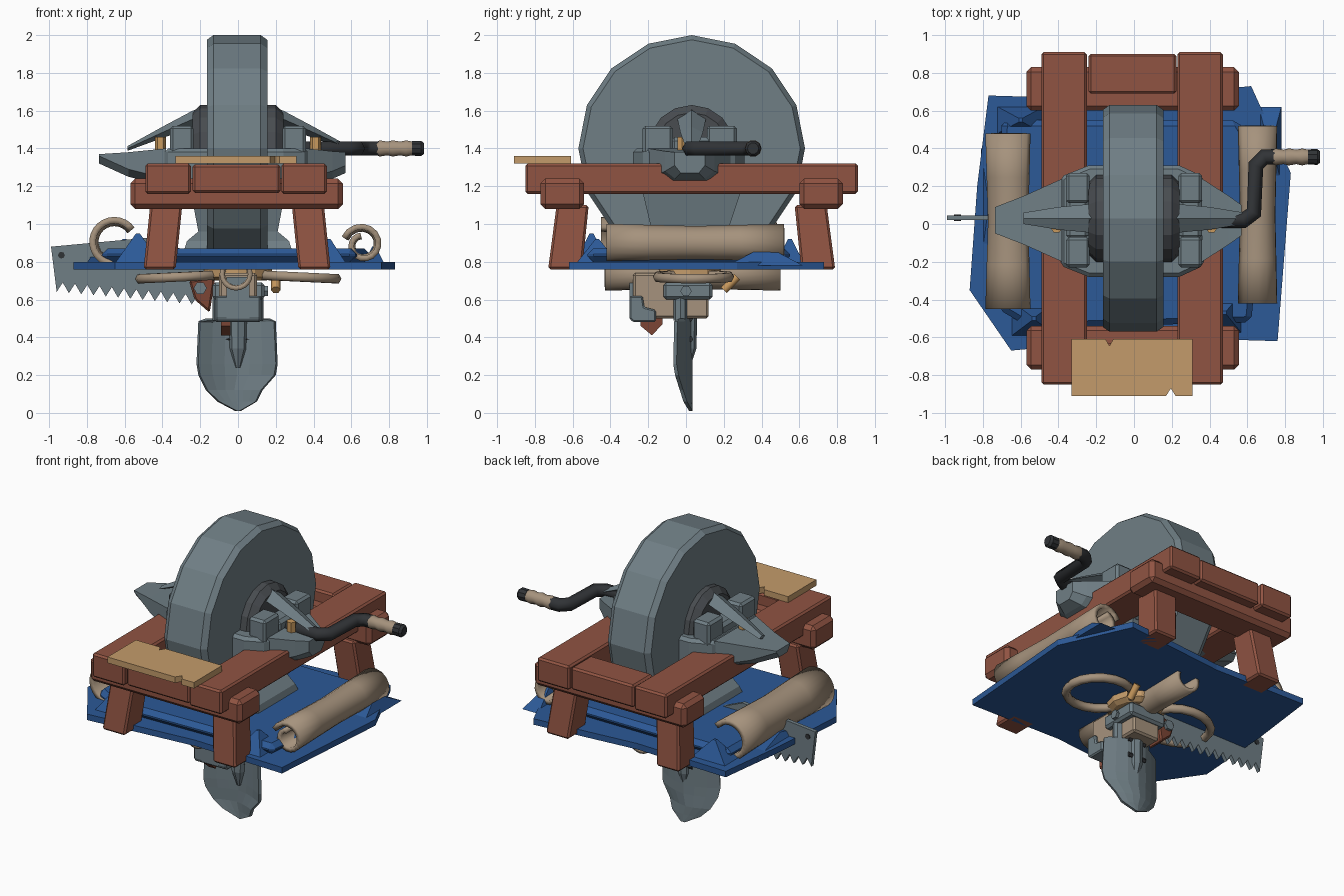
import bpy, bmesh
from math import sin, cos, pi, radians
from mathutils import Vector

old = bpy.data.objects.get("Cube")
if old:
    bpy.data.objects.remove(old, do_unlink=True)


def material(name, rgb):
    m = bpy.data.materials.new(name)
    m.use_nodes = True
    m.diffuse_color = (*rgb, 1)
    m.node_tree.nodes["Principled BSDF"].inputs["Base Color"].default_value = (*rgb, 1)
    return m


STEEL = material("blue grey steel", (.16, .21, .235))
DARK = material("dark iron", (.03, .033, .037))
HUB = material("hub grey", (.065, .072, .08))
WOOD = material("red brown wood", (.28, .088, .055))
PLANK = material("pale plank", (.55, .33, .145))
CLOTH = material("cream cloth", (.38, .29, .205))
TARP = material("blue tarp", (.025, .1, .31))
BRASS = material("brass", (.58, .32, .11))
RUST = material("rust", (.2, .06, .035))


def finish(name, bm, mat, bevel=0, smooth=False):
    bmesh.ops.recalc_face_normals(bm, faces=bm.faces)
    me = bpy.data.meshes.new(name)
    bm.to_mesh(me)
    bm.free()
    me.materials.append(mat)
    ob = bpy.data.objects.new(name, me)
    bpy.context.collection.objects.link(ob)
    if smooth:
        activate(ob)
        bpy.ops.object.shade_smooth_by_angle(angle=radians(40))
    if bevel:
        mod = ob.modifiers.new("Bevel", 'BEVEL')
        mod.width, mod.segments = bevel, 1
    return ob


def activate(ob):
    bpy.ops.object.select_all(action='DESELECT')
    ob.select_set(True)
    bpy.context.view_layer.objects.active = ob


def skin(name, rings, mat, **kw):
    # closed loft through matching rings of points
    bm = bmesh.new()
    vs = [[bm.verts.new(p) for p in r] for r in rings]
    n = len(vs[0])
    for a, b in zip(vs, vs[1:]):
        for i in range(n):
            bm.faces.new((a[i], a[(i + 1) % n], b[(i + 1) % n], b[i]))
    bm.faces.new(vs[0])
    bm.faces.new(vs[-1])
    return finish(name, bm, mat, **kw)


def prism(name, pts, axis, a, b, mat, **kw):
    k = "xyz".index(axis)

    def ring(t):
        return [Vector(p[:k] + (t,) + p[k:]) for p in pts]
    return skin(name, [ring(a), ring(b)], mat, **kw)


def rect(x0, x1, y0, y1, z):
    return [(x0, y0, z), (x1, y0, z), (x1, y1, z), (x0, y1, z)]


def box(name, x, y, z, mat, **kw):
    return skin(name, [rect(*x, *y, z[0]), rect(*x, *y, z[1])], mat, **kw)


def lathe(name, axis, centre, profile, mat, segs=16, **kw):
    # profile: (position along axis, radius); centre: the other two coordinates
    k = "xyz".index(axis)
    rings = []
    for t, r in profile:
        ring = []
        for i in range(segs):
            a = 2 * pi * i / segs
            p = [centre[0] + r * cos(a), centre[1] + r * sin(a)]
            p.insert(k, t)
            ring.append(p)
        rings.append(ring)
    return skin(name, rings, mat, **kw)


def tube(name, pts, r, mat, cyclic=False):
    cu = bpy.data.curves.new(name, 'CURVE')
    cu.dimensions, cu.bevel_depth, cu.bevel_resolution, cu.use_fill_caps = '3D', r, 1, True
    sp = cu.splines.new('POLY')
    sp.points.add(len(pts) - 1)
    for q, p in zip(sp.points, pts):
        q.co = (*p, 1)
    sp.use_cyclic_u = cyclic
    cu.materials.append(mat)
    ob = bpy.data.objects.new(name, cu)
    bpy.context.collection.objects.link(ob)
    activate(ob)
    bpy.ops.object.convert(target='MESH')


def roll(name, cx, cz, y0, y1, a0, a1, r0, r1, thick):
    # curled sheet, pinched a little in the middle
    bm, n, rows = bmesh.new(), 18, []
    for s in range(5):
        t = s / 4
        k = .88 + .12 * abs(2 * t - 1)
        row = []
        for i in range(n + 1):
            u = i / n
            a, r = radians(a0 + (a1 - a0) * u), (r0 + (r1 - r0) * u) * k
            row.append(bm.verts.new((cx + r * cos(a), y0 + (y1 - y0) * t, cz + r * sin(a))))
        rows.append(row)
    for a, b in zip(rows, rows[1:]):
        for i in range(n):
            bm.faces.new((a[i], a[i + 1], b[i + 1], b[i]))
    ob = finish(name, bm, CLOTH, smooth=True)
    mod = ob.modifiers.new("Thickness", 'SOLIDIFY')
    mod.thickness, mod.offset = thick, 0


# Wooden bench frame
for side, x0 in (("right", -.49), ("left", .23)):
    box(side + "_long_beam", (x0, x0 + .24), (-.85, .91), (1.16, 1.32), WOOD, bevel=.012)
for end, y0, c0 in (("front", -.85, -.77), ("back", .68, .6)):
    box(end + "_end_board", (-.24, .225), (y0 + .01, y0 + .22), (1.165, 1.315), WOOD, bevel=.012)
    box(end + "_cross_beam", (-.57, .555), (c0, c0 + .23), (1.08, 1.24), WOOD, bevel=.025)
    for side, s in (("right", -1), ("left", 1)):
        x, y = s * .375 - .005, c0 + .17 if end == "front" else c0 + .06
        o = -.04 if end == "front" else .04
        skin(end + "_" + side + "_leg",
             [rect(x + s * .035 - .085, x + s * .035 + .085, y + o - .09, y + o + .09, .76),
              rect(x - .085, x + .085, y - .085, y + .085, 1.1)], WOOD, bevel=.012)
prism("loose_plank", [(-.33, -.91), (.17, -.91), (.195, -.87), (.22, -.91), (.31, -.91),
                      (.31, -.61), (-.11, -.61), (-.13, -.645), (-.15, -.61), (-.33, -.61)],
      'z', 1.32, 1.36, PLANK)

# Grinding wheel and hub
lathe("grinding_wheel", 'x', (.03, 1.4),
      [(-.165, .575), (-.13, .6), (.12, .6), (.155, .575)], STEEL)
lathe("wheel_hub", 'x', (.03, 1.4),
      [(-.24, .19), (-.2, .23), (.2, .23), (.24, .19)], HUB)

# Anvil body, horns and waist
skin("anvil_waist", [rect(-.29, .29, -.2, .24, .85), rect(-.27, .27, -.18, .22, .91),
                     rect(-.21, .21, -.18, .22, .96), rect(-.25, .25, -.23, .29, 1.17)], STEEL)
prism("anvil_body", [(-.39, -.22), (-.24, -.28), (.24, -.28), (.37, -.22),
                     (.37, .25), (.24, .31), (-.24, .31), (-.39, .25)],
      'z', 1.16, 1.4, STEEL, bevel=.02)


def section(x, w, z0, z1):
    return [(x, .02 - w, z0 + .04), (x, .02 - w * .6, z0), (x, .02 + w * .6, z0),
            (x, .02 + w, z0 + .04), (x, .02 + w, z1), (x, .02 - w, z1)]


skin("right_horn", [section(-.735, .07, 1.32, 1.37), section(-.58, .13, 1.25, 1.38),
                    section(-.38, .22, 1.2, 1.4)], STEEL)
skin("left_horn", [section(.57, .08, 1.27, 1.38), section(.5, .13, 1.24, 1.385),
                   section(.36, .22, 1.2, 1.4)], STEEL)

# Axle blocks, braces and brass bolts on both sides
for side, s in (("right", -1), ("left", 1)):
    for part, y in (("front", -.15), ("back", .19)):
        box(f"{side}_{part}_axle_block", sorted((s * .235, s * .36)), (y - .08, y + .08),
            (1.36, 1.52), STEEL, bevel=.015)
    rings = []
    for x, z, t, w in ((.16, 1.57, .12, .04), (.24, 1.555, .09, .075), (.4, 1.485, .06, .06),
                       (.585, 1.4, .025, .03)):
        rings.append([(s * x, .03 - w, z), (s * x, .03, z + t * .5),
                      (s * x, .03 + w, z), (s * x, .03, z - t * .5)])
    skin(side + "_brace", rings, STEEL)
    box(side + "_brace_foot", sorted((s * .24, s * .36)), (-.08, .14), (1.38, 1.46), STEEL, bevel=.02)
    lathe(side + "_brass_bolt", 'z', (s * .41, -.02), [(1.38, .03), (1.46, .03)], BRASS, segs=6)

# Crank with wrapped grip
tube("crank_arm", [(.34, .02, 1.4), (.58, .02, 1.4), (.635, .06, 1.4), (.645, .31, 1.4),
                   (.69, .355, 1.4), (.76, .355, 1.4)], .042, DARK)
lathe("crank_grip", 'x', (.355, 1.4), [(.73, .034), (.75, .045), (.79, .038), (.82, .045),
                                      (.86, .038), (.89, .045), (.93, .036)], CLOTH, segs=10, smooth=True)
lathe("crank_tip", 'x', (.355, 1.4), [(.92, .04), (.97, .042), (.985, .03)], DARK, segs=10)

# Folded tarp: base sheet, upper layer, raised folds
prism("tarp_base", [(-.77, .68), (-.83, .2), (-.87, -.35), (-.65, -.67), (.1, -.6),
                    (.76, -.62), (.83, .27), (.62, .73), (-.1, .66)], 'z', .76, .8, TARP)
prism("tarp_upper_layer", [(-.7, .55), (-.72, -.45), (-.55, -.55), (.62, -.52),
                           (.7, .3), (.55, .55)], 'z', .8, .87, TARP, bevel=.03)
for i, (x, y, dx, dy, h) in enumerate(((-.53, -.5, .13, .1, .95), (.48, -.47, .1, .12, .92),
                                       (.72, .42, .06, .2, .88), (-.76, .1, .05, .3, .84),
                                       (-.6, .55, .14, .08, .92))):
    skin(f"tarp_fold_{i + 1}", [rect(x - dx, x + dx, y - dy, y + dy, .78),
                                rect(x - .01, x + .01, y - .01, y + .01, h)], TARP)

# Cloth rolls
roll("right_cloth_roll", -.655, .905, -.45, .48, 35, 285, .115, .115, .035)
roll("left_cloth_roll", .66, .89, -.42, .52, 160, -260, .105, .05, .03)
roll("lower_cloth_roll", -.01, .735, -.43, .5, 110, 430, .075, .075, .025)

# Saw blade with teeth
teeth, count = [], 12
for i in range(count):
    x, z = -.96 + .065 * i, .64 - .006 * i
    teeth += [(x, z), (x + .032, z + .05)]
saw = prism("saw_blade", [(-.99, .88)] + teeth + [(-.14, .6), (-.14, .8), (-.45, .93)],
            'y', .02, .045, STEEL)
lathe("saw_hole", 'y', (-.935, .835), [(.015, .018), (.05, .018)], DARK, segs=8)
prism("saw_grip", [(-.26, .7), (-.23, .6), (-.15, .53), (-.12, .72)], 'y', -.04, .08, RUST, bevel=.01)
lathe("saw_grip_bolt", 'y', (-.2, .66), [(-.06, .035), (.1, .035)], STEEL, segs=6)

# Rope loops and collar under the tarp
for side, s in (("right", -1), ("left", 1)):
    tube(side + "_rope_loop", [(s * .31 + .21 * cos(i * pi / 9), .04 + .19 * sin(i * pi / 9),
                               .72 - s * .01 * cos(i * pi / 9)) for i in range(18)], .028, CLOTH, True)
lathe("wooden_collar", 'z', (0, .02), [(.7, .15), (.72, .18), (.77, .18)], PLANK, segs=12)
tube("brass_peg", [(.2, .2, .65), (.2, .27, .72)], .025, BRASS)

# Clamp, pouch and bracket around the shovel socket
box("cloth_pouch", (-.1, .1), (-.28, .12), (.5, .74), CLOTH, bevel=.012)
box("clamp_band", (-.135, .14), (-.12, .14), (.6, .69), STEEL, bevel=.015)
lathe("clamp_bolt", 'x', (0, .645), [(-.155, .03), (.16, .03)], STEEL, segs=6)
prism("front_bracket", [(-.3, .62), (-.3, .5), (-.28, .48), (-.16, .48), (-.16, .545),
                        (-.22, .56), (-.23, .62)], 'x', -.12, .12, STEEL, bevel=.008)
box("front_plate", (-.06, .06), (-.3, -.27), (.5, .72), STEEL)
prism("rust_spike", [(-.24, .51), (-.24, .46), (-.18, .41), (-.125, .47), (-.125, .51)],
      'x', -.09, -.04, RUST)
for s in (-1, 1):
    lathe("socket_post", 'z', (s * .1, -.03), [(.49, .035), (.62, .035)], STEEL, segs=8)

# Shovel blade, dished from side to side
bm, rows = bmesh.new(), []
for z, l, r, dish in ((.5, .17, .17, .07), (.485, .21, .2, .08), (.26, .22, .21, .085), (.2, .21, .2, .075),
                      (.12, .17, .13, .05), (.06, .11, .1, .03), (.01, .015, .015, 0)):
    rows.append([bm.verts.new((-l + (l + r) * i / 6, .035 - dish * abs(i / 3 - 1) ** 1.6, z))
                 for i in range(7)])
for a, b in zip(rows, rows[1:]):
    for i in range(6):
        bm.faces.new((a[i], a[i + 1], b[i + 1], b[i]))
blade = finish("shovel_blade", bm, STEEL)
blade.modifiers.new("Thickness", 'SOLIDIFY').thickness = .02
lathe("shovel_spine", 'z', (0, .01), [(.24, .012), (.34, .045), (.7, .055)], STEEL, segs=8)
for z in (.39, .5):
    lathe("shovel_rivet", 'x', (.02, z), [(-.065, .018), (.065, .018)], DARK, segs=6)
